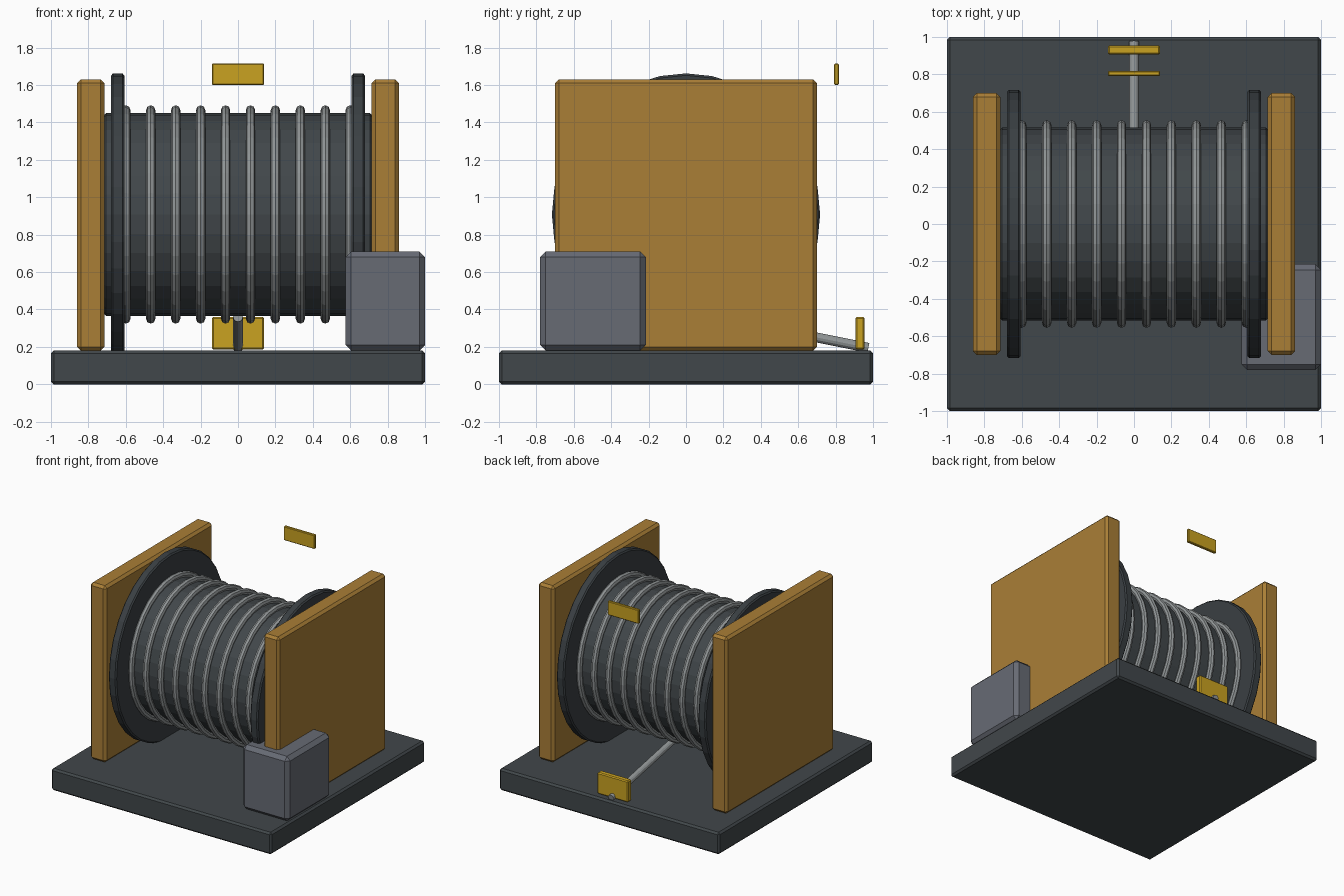
import bpy
from math import pi, radians
from mathutils import Vector

cube = bpy.data.objects.get("Cube")
if cube:
    bpy.data.objects.remove(cube)


def material(name, rgb):
    mat = bpy.data.materials.new(name)
    mat.use_nodes = True
    mat.diffuse_color = (*rgb, 1)
    mat.node_tree.nodes["Principled BSDF"].inputs["Base Color"].default_value = (*rgb, 1)
    return mat


DARK = material("dark steel", (0.053, 0.063, 0.069))
FLANGE = material("flange steel", (0.042, 0.050, 0.056))
OCHRE = material("ochre paint", (0.40, 0.21, 0.037))
GOLD = material("yellow paint", (0.59, 0.36, 0.015))
GREY = material("motor grey", (0.135, 0.146, 0.175))
CABLE = material("cable steel", (0.28, 0.30, 0.305))

AXIS_Z = 0.908    # height of the drum axle
STRETCH = 1.052   # the drum is slightly taller than deep


def finish(name, mat, bevel=0):
    obj = bpy.context.object
    obj.name = name
    obj.data.materials.append(mat)
    if bevel:
        mod = obj.modifiers.new("edge bevel", "BEVEL")
        mod.width = bevel
        mod.segments = 1
        mod.limit_method = "ANGLE"
        mod.angle_limit = radians(50)
    return obj


def box(name, mat, low, high, bevel):
    low, high = Vector(low), Vector(high)
    bpy.ops.mesh.primitive_cube_add(size=1, location=(low + high) / 2)
    obj = finish(name, mat, bevel)
    for v in obj.data.vertices:
        v.co *= high - low
    return obj


def on_axle(obj, x):
    obj.location = (x, 0, AXIS_Z)
    obj.rotation_euler = (0, pi / 2, 0)
    obj.scale = (STRETCH, 1, 1)


def disc(name, mat, radius, width, x, bevel):
    bpy.ops.mesh.primitive_cylinder_add(vertices=32, radius=radius, depth=width)
    on_axle(finish(name, mat, bevel), x)


# Base slab and motor housing
box("base", DARK, (-1, -1, 0), (1, 1, 0.18), 0.015)
box("motor_box", GREY, (0.575, -0.78, 0.18), (1, -0.215, 0.71), 0.03)

# Side plates and drum flanges
for side, x in (("right", -1), ("left", 1)):
    near, far = sorted((x * 0.715, x * 0.86))
    box(side + "_side_plate", OCHRE, (near, -0.7, 0.18), (far, 0.7, 1.63), 0.02)
    disc(side + "_flange", FLANGE, 0.717, 0.07, x * 0.643, 0.01)

# Drum with its cable turns
disc("drum", DARK, 0.515, 1.43, 0, 0.01)
for i in range(10):
    bpy.ops.mesh.primitive_torus_add(major_segments=32, minor_segments=8,
                                     major_radius=0.53, minor_radius=0.025)
    on_axle(finish(f"cable_turn_{i + 1}", CABLE), -0.6 + i * 1.2 / 9)

# Loose cable leading from under the drum to the back
start, end = Vector((0, 0.15, 0.36)), Vector((0, 0.975, 0.195))
run = end - start
bpy.ops.mesh.primitive_cylinder_add(vertices=12, radius=0.026, depth=run.length,
                                    location=(start + end) / 2)
finish("loose_cable", CABLE).rotation_euler = run.to_track_quat("Z", "Y").to_euler()

# Yellow plates at the back
box("cable_end_plate", GOLD, (-0.14, 0.905, 0.185), (0.14, 0.955, 0.36), 0.008)
box("upper_plate", GOLD, (-0.14, 0.792, 1.60), (0.14, 0.817, 1.715), 0.005)
